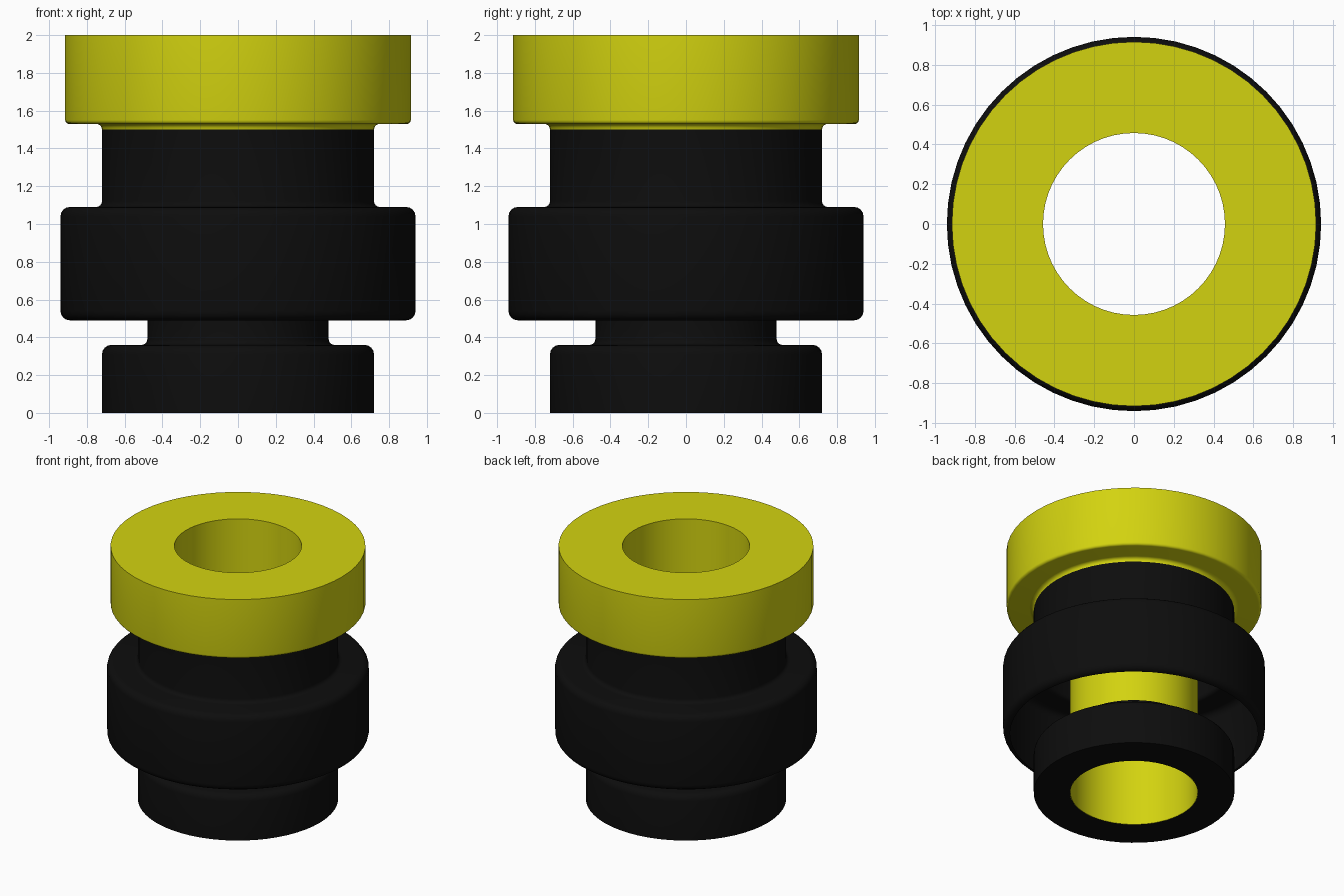
import bpy, bmesh
from math import sin, cos, pi, radians

SIDES = 56

cube = bpy.data.objects.get("Cube")
if cube:
    bpy.data.objects.remove(cube, do_unlink=True)


def make_material(name, colour):
    mat = bpy.data.materials.new(name)
    mat.use_nodes = True
    mat.diffuse_color = colour
    bsdf = mat.node_tree.nodes["Principled BSDF"]
    bsdf.inputs["Base Color"].default_value = colour
    bsdf.inputs["Roughness"].default_value = 0.6
    return mat


def arc(cr, cz, radius, start, end, steps=4):
    """Rounded corner of a profile, angles in degrees."""
    angles = [radians(start + (end - start) * i / steps) for i in range(steps + 1)]
    return [(cr + radius * cos(a), cz + radius * sin(a)) for a in angles]


def lathe(name, profile, mat, closed=False):
    """Turn a (radius, height) profile, listed upwards on the outside, about z."""
    bm = bmesh.new()
    rings = [[bm.verts.new((r * cos(2 * pi * i / SIDES), r * sin(2 * pi * i / SIDES), z))
              for i in range(SIDES)] for r, z in profile]
    pairs = list(zip(rings, rings[1:]))
    if closed:
        pairs.append((rings[-1], rings[0]))
    for low, high in pairs:
        for i in range(SIDES):
            j = (i + 1) % SIDES
            bm.faces.new((low[i], low[j], high[j], high[i]))
    mesh = bpy.data.meshes.new(name)
    bm.to_mesh(mesh)
    bm.free()
    mesh.materials.append(mat)
    obj = bpy.data.objects.new(name, mesh)
    bpy.context.collection.objects.link(obj)
    bpy.ops.object.select_all(action="DESELECT")
    obj.select_set(True)
    bpy.context.view_layer.objects.active = obj
    bpy.ops.object.shade_smooth_by_angle(angle=radians(35))
    return obj


yellow = make_material("yellow", (0.65, 0.65, 0.005, 1))
black = make_material("black", (0.004, 0.004, 0.004, 1))

BORE = 0.457

# Yellow head and its thin sleeve lining the bore
lathe("yellow_head_and_sleeve",
      [(BORE, 0.0), (BORE + 0.004, 0.0), (BORE + 0.004, 1.5), (0.72, 1.5)]
      + arc(0.75, 1.5, 0.03, 180, 90)
      + arc(0.895, 1.55, 0.02, -90, 0)
      + [(0.915, 2.0), (BORE, 2.0)],
      yellow, closed=True)

# Bottom collar with rounded shoulder and narrow neck
lathe("bottom_collar",
      [(BORE, 0.0), (0.72, 0.0)]
      + arc(0.67, 0.31, 0.05, 0, 90)
      + arc(0.51, 0.39, 0.03, 270, 180)
      + [(0.48, 0.49)],
      black)

# Wide hollow middle ring, open underneath, running up into the upper neck
lathe("middle_ring_and_neck",
      arc(0.89, 0.54, 0.05, -90, 0)
      + arc(0.89, 1.04, 0.05, 0, 90)
      + arc(0.75, 1.12, 0.03, 270, 180)
      + [(0.72, 1.5)],
      black)
